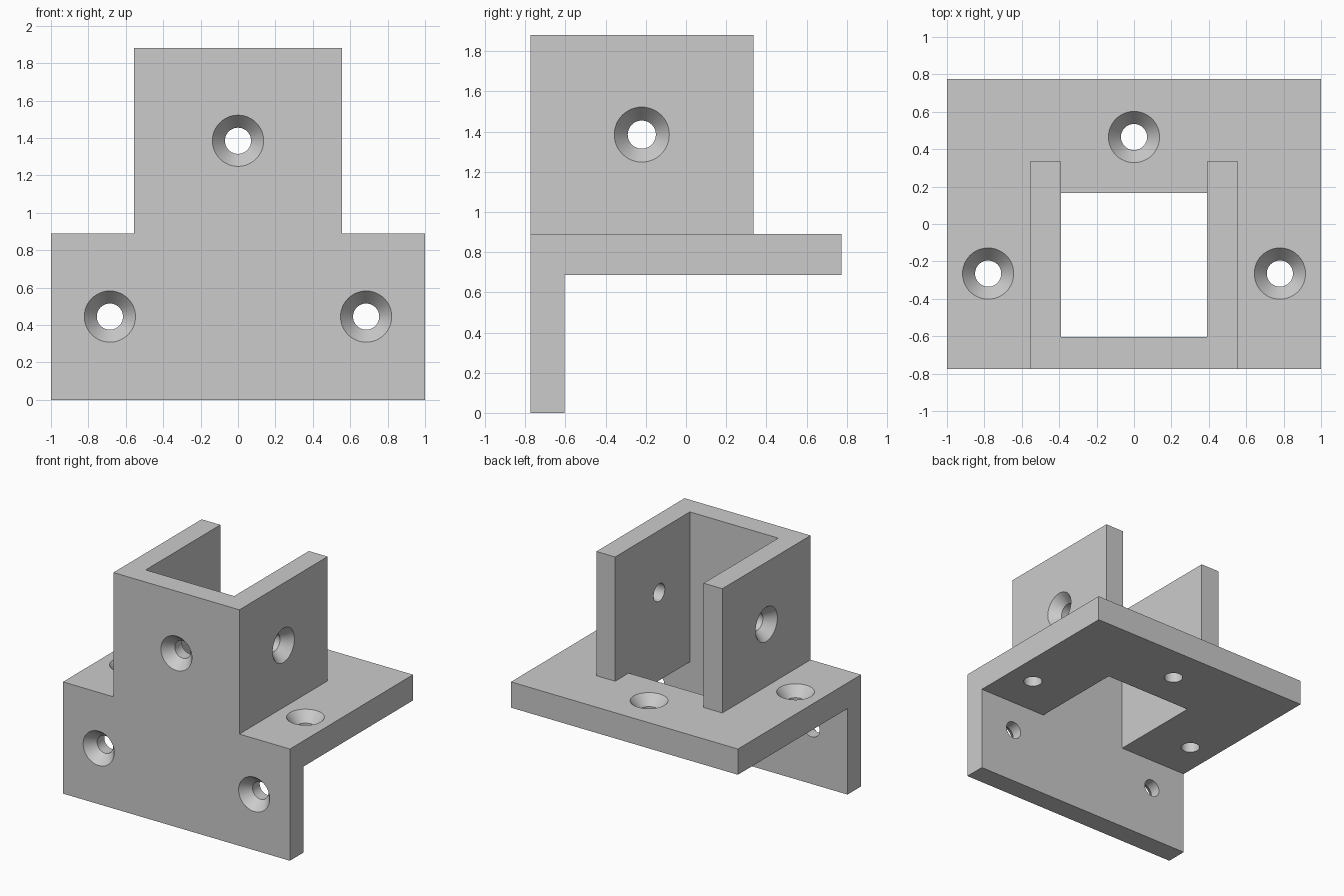
import bpy, bmesh
from math import pi
from mathutils import Matrix, Vector

if "Cube" in bpy.data.objects:
    bpy.data.objects.remove(bpy.data.objects["Cube"])

grey = bpy.data.materials.new("plain grey")
grey.use_nodes = True
GREY = (0.6, 0.6, 0.6, 1)
grey.diffuse_color = GREY
grey.node_tree.nodes["Principled BSDF"].inputs["Base Color"].default_value = GREY

# Main dimensions
FRONT, PLATE_BACK, WALL_BACK, BACK = -0.775, -0.605, 0.335, 0.775
SHELF_LOW, SHELF_TOP, TOP = 0.685, 0.89, 1.88
OUT, INN, NOTCH = 0.555, 0.39, 0.165
RIM, BORE, SINK = 0.137, 0.07, 0.08


def make_object(name, bm):
    bmesh.ops.recalc_face_normals(bm, faces=bm.faces)
    mesh = bpy.data.meshes.new(name)
    bm.to_mesh(mesh)
    bm.free()
    mesh.materials.append(grey)
    obj = bpy.data.objects.new(name, mesh)
    bpy.context.collection.objects.link(obj)
    return obj


def prism(name, outline, offset):
    """Extrude a closed outline of 3D points along an offset."""
    bm = bmesh.new()
    face = bm.faces.new([bm.verts.new(p) for p in outline])
    moved = bmesh.ops.extrude_face_region(bm, geom=[face])["geom"]
    bmesh.ops.translate(bm, vec=offset,
                        verts=[v for v in moved if isinstance(v, bmesh.types.BMVert)])
    return make_object(name, bm)


def mirrored(half):
    return half + [(-x, b) for x, b in reversed(half)]


def screw_cutter(centre, outward):
    """Countersunk screw hole: a lathed profile pointing along its axis."""
    bm = bmesh.new()
    profile = [(0, 0.05), (RIM, 0.05), (RIM, 0), (BORE, -SINK), (BORE, -0.3), (0, -0.3)]
    verts = [bm.verts.new((r, 0, h)) for r, h in profile]
    edges = [bm.edges.new(pair) for pair in zip(verts, verts[1:])]
    bmesh.ops.spin(bm, geom=verts + edges, cent=(0, 0, 0), axis=(0, 0, 1),
                   angle=2 * pi, steps=48)
    bmesh.ops.remove_doubles(bm, verts=bm.verts, dist=0.0001)
    turn = Vector((0, 0, 1)).rotation_difference(Vector(outward)).to_matrix().to_4x4()
    bmesh.ops.transform(bm, matrix=Matrix.Translation(centre) @ turn, verts=bm.verts)
    cutter = make_object("screw_cutter", bm)
    cutter.hide_render = True
    return cutter


def combine(target, other, operation):
    mod = target.modifiers.new("join", 'BOOLEAN')
    mod.operation, mod.object, mod.solver = operation, other, 'EXACT'
    graph = bpy.context.evaluated_depsgraph_get()
    mesh = bpy.data.meshes.new_from_object(target.evaluated_get(graph))
    target.modifiers.clear()
    target.data = mesh
    bpy.data.objects.remove(other)


# T-shaped front plate
tee = mirrored([(1, 0), (1, SHELF_TOP), (OUT, SHELF_TOP), (OUT, TOP)])
bracket = prism("post_bracket", [(x, FRONT, z) for x, z in tee], (0, PLATE_BACK - FRONT, 0))

# Horizontal shelf with the square notch
ring = mirrored([(1, PLATE_BACK), (1, BACK)])
ring += [(-INN, PLATE_BACK), (-INN, NOTCH), (INN, NOTCH), (INN, PLATE_BACK)]
shelf = prism("shelf", [(x, y, SHELF_LOW) for x, y in ring], (0, 0, SHELF_TOP - SHELF_LOW))
combine(bracket, shelf, 'UNION')

# Side walls of the upright socket
for side in (1, -1):
    foot = [(INN, PLATE_BACK), (OUT, PLATE_BACK), (OUT, WALL_BACK), (INN, WALL_BACK)]
    wall = prism("side_wall", [(side * x, y, SHELF_TOP) for x, y in foot],
                 (0, 0, TOP - SHELF_TOP))
    combine(bracket, wall, 'UNION')

# Countersunk screw holes in the plate, shelf and walls
holes = [((0, FRONT, 1.385), (0, -1, 0)), ((0, 0.465, SHELF_TOP), (0, 0, 1))]
for side in (1, -1):
    holes += [((side * 0.685, FRONT, 0.445), (0, -1, 0)),
              ((side * 0.78, -0.265, SHELF_TOP), (0, 0, 1)),
              ((side * OUT, -0.22, 1.385), (side, 0, 0))]
for centre, outward in holes:
    combine(bracket, screw_cutter(centre, outward), 'DIFFERENCE')

# Merge flat seams and smooth the hole walls
bm = bmesh.new()
bm.from_mesh(bracket.data)
bmesh.ops.remove_doubles(bm, verts=bm.verts, dist=0.0001)
bmesh.ops.dissolve_limit(bm, angle_limit=0.01, verts=bm.verts, edges=bm.edges)
bm.to_mesh(bracket.data)
bm.free()
bpy.ops.object.select_all(action='DESELECT')
bracket.select_set(True)
bpy.context.view_layer.objects.active = bracket
bpy.ops.object.shade_smooth_by_angle(angle=pi / 6)
